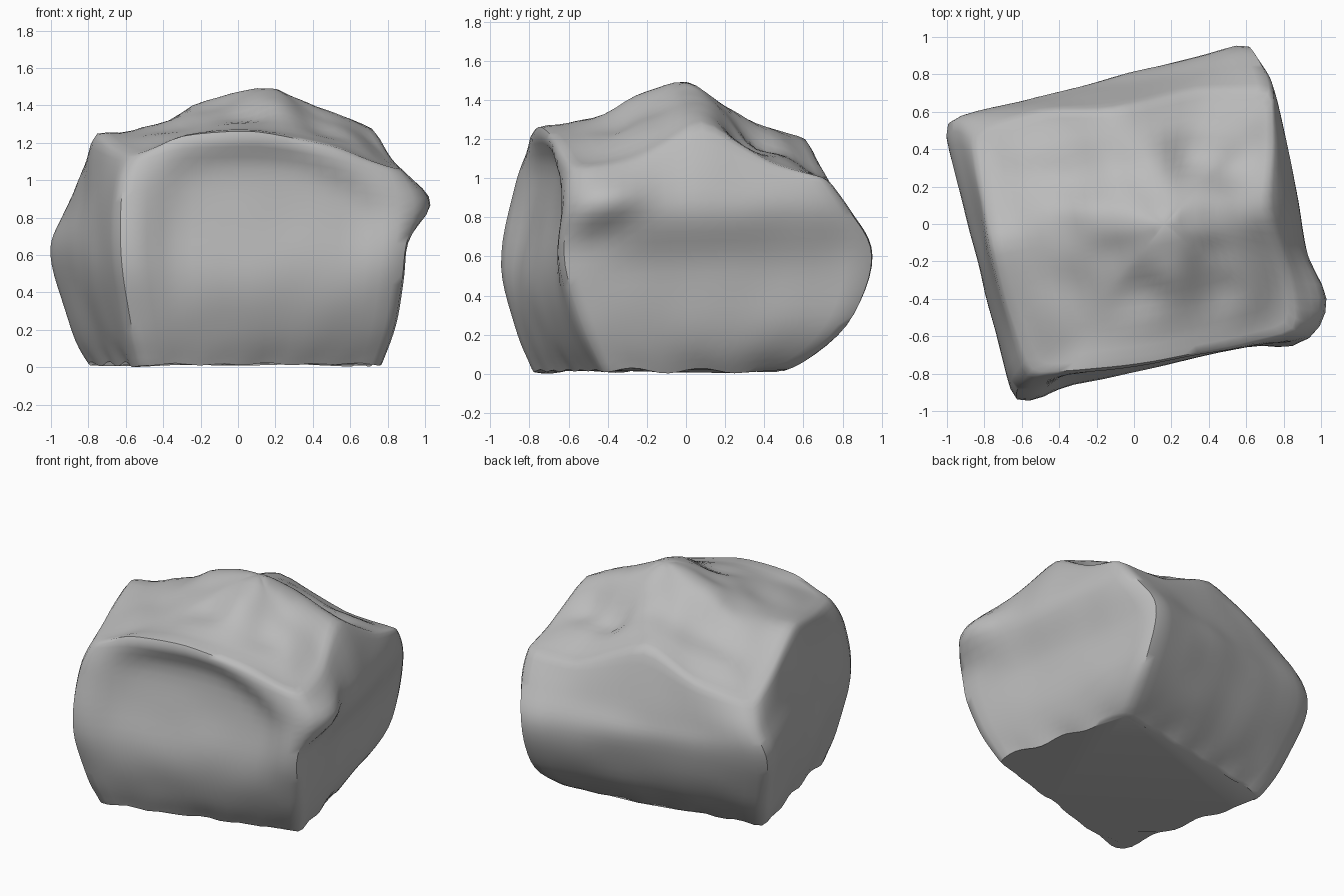
import bpy, bmesh, math
from mathutils import Vector, noise

cube = bpy.data.objects.get("Cube")
if cube:
    bpy.data.objects.remove(cube)

STEPS = 5       # columns between neighbouring control profiles
RISE = 6        # rows between control levels
CAP_RINGS = 14

# Corner profiles, from the base up to the rim
front_left = [(-.53, -.8, .01), (-.58, -.88, .22), (-.64, -.97, .57), (-.64, -.9, .97), (-.56, -.81, 1.16)]
front_right = [(.78, -.42, .01), (.86, -.53, .25), (.92, -.64, .58), (.93, -.62, .88), (.87, -.58, 1.08)]
back_right = [(.52, .52, .01), (.62, .85, .27), (.63, .98, .63), (.71, .86, .86), (.75, .72, 1.03)]
back_left = [(-.81, .29, .01), (-.93, .43, .27), (-1.03, .54, .63), (-.96, .57, .82), (-.86, .48, .98)]
corners = [[Vector(p) for p in c] for c in (front_left, front_right, back_right, back_left)]

# Three rim points along each side, between its corners
rims = [[(-.32, -.8, 1.28), (.1, -.75, 1.3), (.5, -.67, 1.22)],
        [(.83, -.25, 1.13), (.71, .08, 1.34), (.75, .43, 1.11)],
        [(.35, .72, 1.03), (-.12, .61, 1.26), (-.5, .61, 1.08)],
        [(-.82, .17, 1.13), (-.77, -.1, 1.3), (-.69, -.45, 1.22)]]

# How far each wall swells out at its shoulder
swells = [(0, 0, .03), (.07, 0, .04), (0, .02, 0), (0, 0, .03)]

# Peak first, then the slopes of the top surface
hills = [(.17, 0, 1.55), (.08, .01, 1.53), (0, .01, 1.51), (-.2, .02, 1.45), (-.42, 0, 1.33),
         (.31, .02, 1.47), (.45, .05, 1.41), (.6, .06, 1.37), (.17, -.1, 1.51), (.17, -.2, 1.46),
         (-.15, -.2, 1.39), (.45, -.2, 1.34), (.05, -.4, 1.33), (.5, -.38, 1.25), (-.4, -.4, 1.28),
         (.1, .1, 1.45), (.1, .2, 1.37), (0, .35, 1.3), (.3, .4, 1.14), (.55, .35, 1.14),
         (-.35, .3, 1.2), (-.55, .35, 1.15), (-.1, .5, 1.27)]


def smooth(a, b, v):
    t = min(1, max(0, (v - a) / (b - a)))
    return t * t * (3 - 2 * t)


def spline(points, t):
    """Catmull-Rom point at t along a profile."""
    i = min(int(t), len(points) - 2)
    u = t - i
    p = [points[min(max(i + k, 0), len(points) - 1)] for k in (-1, 0, 1, 2)]
    return (p[1] * 2 + (p[2] - p[0]) * u + (p[0] * 2 - p[1] * 5 + p[2] * 4 - p[3]) * u * u
            + (p[1] * 3 - p[0] - p[2] * 3 + p[3]) * u ** 3) / 2


def top_height(x, y, points):
    """Blend nearby heights by distance."""
    total = weight = 0
    for px, py, pz in points:
        w = 1 / ((px - x) ** 2 + (py - y) ** 2 + .006) ** 1.8
        total += w * pz
        weight += w
    return total / weight


def carve(p, side):
    """Arched hollow on the front, knob and gouge on the right wall, rough base."""
    if side == 0:
        rise = max(0, p.z - .5) / (.7 - .15 * smooth(.1, .8, p.x))
        edge = (abs(p.x - .16) / .61) ** 4 + rise ** 4
        p.y += .075 * (1 - smooth(.7, 1.1, edge)) * smooth(.25, .8, p.z)
    if side == 1:
        along = (p.y + .37) * .83 + (p.z - .78) * .55
        across = (p.z - .78) * .83 - (p.y + .37) * .55
        knob = math.exp(-((p.y + .39) / .2) ** 2 - ((p.z - .89) / .15) ** 2)
        gouge = math.exp(-(along / .24) ** 2 - (across / .06) ** 2)
        p.x += .13 * knob - .07 * gouge
    if p.z < .2:
        p.z += .022 * (1 + math.sin(p.x * 19 + p.y * 23)) * smooth(.2, 0, p.z)
    return p


# Upright profiles around the boulder
profiles = []
for k in range(4):
    a, b = corners[k], corners[(k + 1) % 4]
    profiles.append(a)
    for i, rim_point in enumerate(rims[k], 1):
        wall = [p.lerp(q, i / 4) for p, q in zip(a, b)]
        wall[-2] += Vector(swells[k]) * (1 - abs(i - 2) / 3)
        wall[-1] = Vector(rim_point)
        profiles.append(wall)

bm = bmesh.new()
rows = []
count = len(profiles) * STEPS
levels = (len(front_left) - 1) * RISE

# Walls
for r in range(levels + 1):
    row = []
    for c in range(count):
        k, s = divmod(c, STEPS)
        a = spline(profiles[k], r / RISE)
        b = spline(profiles[(k + 1) % len(profiles)], r / RISE)
        row.append(bm.verts.new(carve(a.lerp(b, s / STEPS), k // 4)))
    rows.append(row)

# Top surface, closing in on the peak
rim = [v.co.copy() for v in rows[-1]]
points = hills + [tuple(p) for p in rim[::3]]
peak = Vector(hills[0])
for r in range(1, CAP_RINGS):
    t = r / CAP_RINGS
    row = []
    for p in rim:
        q = p.lerp(peak, t)
        z = top_height(q.x, q.y, points)
        q.z = p.z + (z - p.z) * smooth(0, .2, t)
        row.append(bm.verts.new(q))
    rows.append(row)

for low, high in zip(rows, rows[1:]):
    for c in range(count):
        d = (c + 1) % count
        bm.faces.new((low[c], low[d], high[d], high[c]))
tip = bm.verts.new(peak)
for c in range(count):
    bm.faces.new((rows[-1][c], rows[-1][(c + 1) % count], tip))

# Soften, then add gentle unevenness
for _ in range(3):
    bmesh.ops.smooth_vert(bm, verts=bm.verts, factor=.5,
                          use_axis_x=True, use_axis_y=True, use_axis_z=True)
bm.normal_update()
for v in bm.verts:
    v.co += v.normal * noise.noise(v.co * 3.5) * .01

# Flat underside
bm.faces.new(rows[0][::-1])
lowest = min(v.co.z for v in bm.verts)
for v in bm.verts:
    v.co.z -= lowest
bmesh.ops.recalc_face_normals(bm, faces=bm.faces)

mesh = bpy.data.meshes.new("boulder")
bm.to_mesh(mesh)
bm.free()
boulder = bpy.data.objects.new("boulder", mesh)
bpy.context.collection.objects.link(boulder)

stone = bpy.data.materials.new("stone grey")
stone.use_nodes = True
colour = (.5, .5, .5, 1)
stone.diffuse_color = colour
stone.node_tree.nodes["Principled BSDF"].inputs["Base Color"].default_value = colour
mesh.materials.append(stone)

bpy.context.view_layer.objects.active = boulder
boulder.select_set(True)
bpy.ops.object.shade_smooth_by_angle(angle=math.radians(50))
